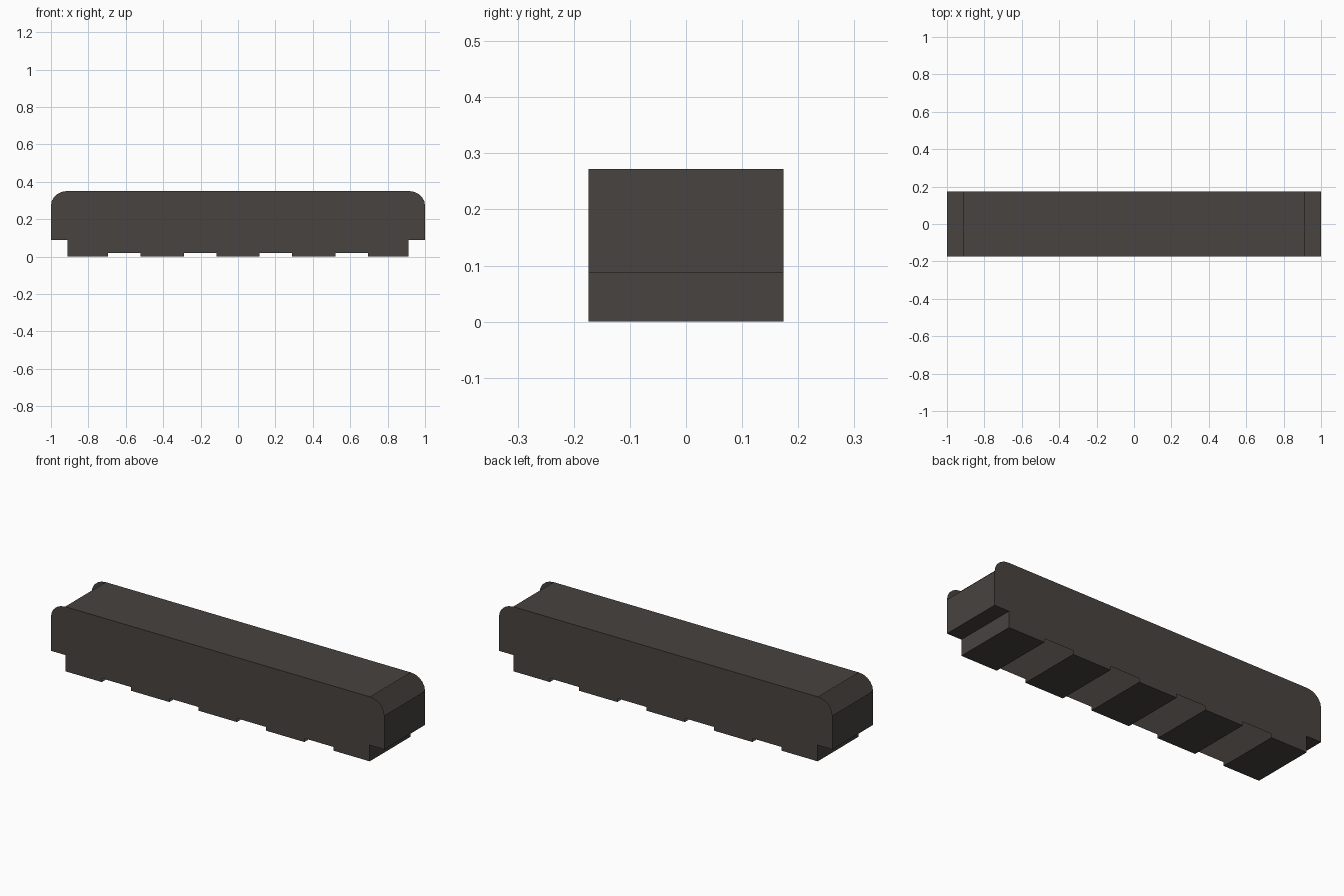
import bpy, math

if "Cube" in bpy.data.objects:
    bpy.data.objects.remove(bpy.data.objects["Cube"])

W = 0.174            # half depth
TOP, SHOULDER, LEDGE, GAP = 0.35, 0.272, 0.088, 0.02
DECK, STEP = 0.915, 0.912

mat = bpy.data.materials.new("dark_grey")
mat.diffuse_color = (0.065, 0.056, 0.05, 1)
mat.use_nodes = True
mat.node_tree.nodes["Principled BSDF"].inputs["Base Color"].default_value = mat.diffuse_color


def sheet(name, verts):
    """One flat open face; vertex order sets the outward side."""
    me = bpy.data.meshes.new(name)
    me.from_pydata(verts, [], [list(range(len(verts)))])
    me.materials.append(mat)
    ob = bpy.data.objects.new(name, me)
    bpy.context.collection.objects.link(ob)
    return ob


def strip(name, a, b):
    """Profile segment a-b (x, z) swept across the depth."""
    return sheet(name, [(a[0], -W, a[1]), (b[0], -W, b[1]),
                        (b[0], W, b[1]), (a[0], W, a[1])])


# Right half of the side outline, from bottom centre up to the rounded corner
half = [(0.115, 0), (0.115, GAP), (0.29, GAP), (0.29, 0), (0.52, 0), (0.52, GAP),
        (0.695, GAP), (0.695, 0), (STEP, 0), (STEP, LEDGE), (1, LEDGE)]
SEG = 5
for i in range(SEG + 1):
    t = math.pi / 2 * i / SEG
    half.append((DECK + (1 - DECK) * math.cos(t),
                 SHOULDER + (TOP - SHOULDER) * math.sin(t)))
outline = half + [(-x, z) for x, z in reversed(half)]

# Front and back panels, notched below and rounded at the top corners
sheet("front_panel", [(x, -W, z) for x, z in outline])
sheet("back_panel", [(x, W, z) for x, z in reversed(outline)])

# Flat top between the open rounded corners
strip("top_deck", (-DECK, TOP), (DECK, TOP))

# Feet along the underside, with open gaps between them
for x0, x1 in [(-STEP, -0.695), (-0.52, -0.29), (-0.115, 0.115),
               (0.29, 0.52), (0.695, STEP)]:
    strip("foot", (x1, 0), (x0, 0))

# Stepped ends: lower wall, ledge and upper wall on both sides
end = [(STEP, 0), (STEP, LEDGE), (1, LEDGE), (1, SHOULDER)]
for s in (1, -1):
    for name, a, b in zip(("lower_end_wall", "end_ledge", "upper_end_wall"), end, end[1:]):
        a, b = (s * a[0], a[1]), (s * b[0], b[1])
        # sweep direction picks the outward side
        if s > 0:
            a, b = b, a
        strip(name, a, b)
